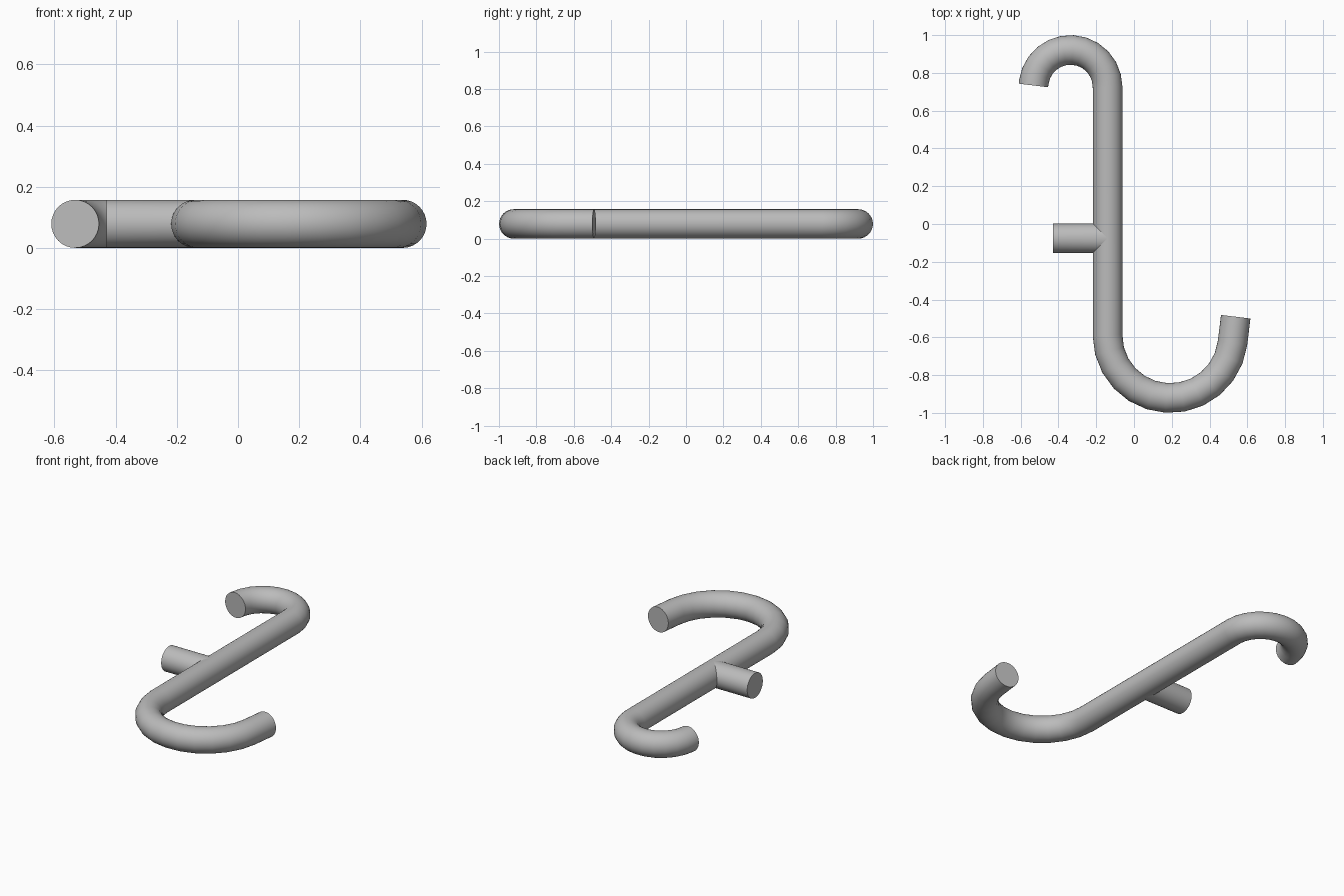
import bpy, bmesh
from math import sin, cos, pi, radians
from mathutils import Matrix

cube = bpy.data.objects.get("Cube")
if cube:
    bpy.data.objects.remove(cube, do_unlink=True)

R = 0.0785           # rod radius
SHAFT_X = -0.14
SIDES = 32
STUB_Y = -0.076

grey = bpy.data.materials.new("plain_grey")
grey.use_nodes = True
colour = (0.5, 0.5, 0.5, 1)
grey.diffuse_color = colour
grey.node_tree.nodes["Principled BSDF"].inputs["Base Color"].default_value = colour


def finish(obj):
    bpy.ops.object.select_all(action='DESELECT')
    obj.select_set(True)
    bpy.context.view_layer.objects.active = obj
    bpy.ops.object.shade_smooth_by_angle(angle=radians(35))


def hook(radius, tail, side, end, sweep=radians(173), steps=12):
    """Centre line of one hook: an arc from the shaft, then a short straight tail."""
    cx = SHAFT_X + side * radius
    cy = end * (1 - R - radius)
    pts = [(cx - side * radius * cos(sweep * i / steps),
            cy + end * radius * sin(sweep * i / steps)) for i in range(steps + 1)]
    x, y = pts[-1]
    pts.append((x + side * tail * sin(pi - sweep), y - end * tail * cos(pi - sweep)))
    return pts


# Bent rod: small hook, straight shaft and large hook in one sweep
path = hook(0.196, 0.016, -1, 1)[::-1] + hook(0.332, 0.14, 1, -1)
curve = bpy.data.curves.new("bent_rod", 'CURVE')
curve.dimensions = '3D'
curve.bevel_depth = R
curve.bevel_resolution = SIDES // 2 - 2
curve.use_fill_caps = True
spline = curve.splines.new('POLY')
spline.points.add(len(path) - 1)
for p, (x, y) in zip(spline.points, path):
    p.co = (x, y, R, 1)
rod = bpy.data.objects.new("bent_rod", curve)
bpy.context.collection.objects.link(rod)
bpy.ops.object.select_all(action='DESELECT')
rod.select_set(True)
bpy.context.view_layer.objects.active = rod
bpy.ops.object.convert(target='MESH')
rod = bpy.context.object
bm = bmesh.new()
bm.from_mesh(rod.data)
bmesh.ops.remove_doubles(bm, verts=bm.verts, dist=1e-5)
bmesh.ops.recalc_face_normals(bm, faces=bm.faces)
bm.to_mesh(rod.data)
bm.free()
rod.data.materials.clear()
rod.data.materials.append(grey)
finish(rod)

# Side stub: its inner end is cut to sit against the shaft
bm = bmesh.new()
bmesh.ops.create_cone(bm, cap_ends=True, segments=SIDES, radius1=R, radius2=R, depth=1,
                      matrix=Matrix.Rotation(pi / 2, 4, 'Y'))
inner = [f for f in bm.faces if f.normal.x > 0.9]
bmesh.ops.delete(bm, geom=inner, context='FACES_ONLY')
for v in bm.verts:
    v.co.x = SHAFT_X - abs(v.co.y) if v.co.x > 0 else -0.43
    v.co.y += STUB_Y
    v.co.z += R
mesh = bpy.data.meshes.new("side_stub")
bm.to_mesh(mesh)
bm.free()
mesh.materials.append(grey)
stub = bpy.data.objects.new("side_stub", mesh)
bpy.context.collection.objects.link(stub)
finish(stub)
